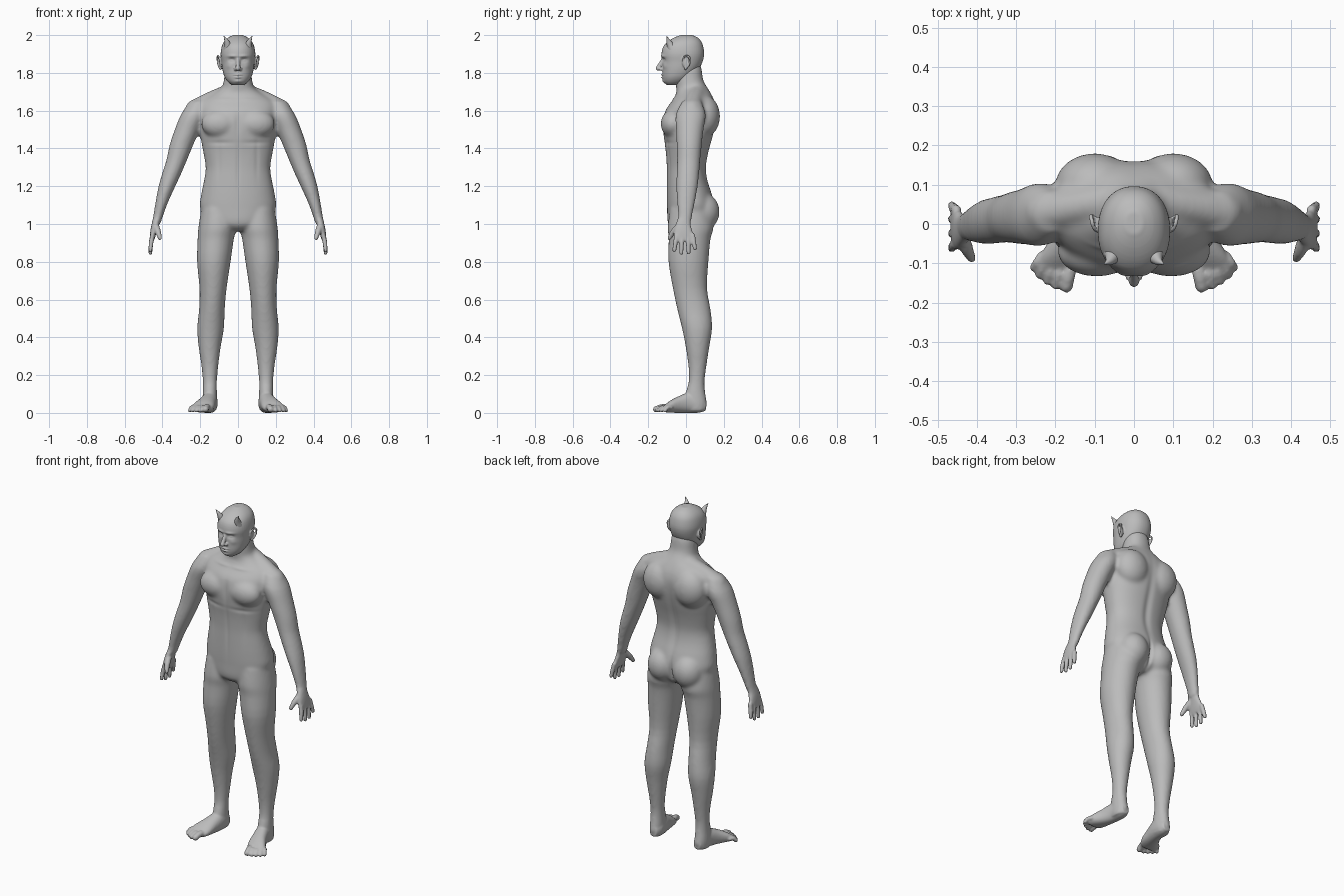
import bpy, bmesh, math
from mathutils import Vector

skin = bpy.data.materials.new("plain grey")
skin.diffuse_color = (0.5, 0.5, 0.5, 1)


def spline(rows, sub):
    """Catmull-Rom interpolation through rows of numbers."""
    out = []
    for i in range(len(rows) - 1):
        a, b, c, d = rows[max(i - 1, 0)], rows[i], rows[i + 1], rows[min(i + 2, len(rows) - 1)]
        for k in range(sub):
            t = k / sub
            out.append([0.5 * (2 * q + (r - p) * t + (2 * p - 5 * q + 4 * r - s) * t * t
                               + (3 * q - p - 3 * r + s) * t ** 3) for p, q, r, s in zip(a, b, c, d)])
    return out + [list(rows[-1])]


def skin_rings(bm, rings):
    vs = [[bm.verts.new(p) for p in r] for r in rings]
    n = len(vs[0])
    for r, s in zip(vs, vs[1:]):
        for i in range(n):
            bm.faces.new((r[i], r[(i + 1) % n], s[(i + 1) % n], s[i]))
    bm.faces.new(vs[0])
    bm.faces.new(vs[-1])


def loft(bm, rows, side=1, axis="z", n=32, p=2.2):
    """Rows are (x, y, z, radius x, other radius); rings lie across the axis."""
    rings = []
    for x, y, z, a, b in spline(rows, 3):
        ring = []
        for i in range(n):
            c, s = math.cos(2 * math.pi * i / n), math.sin(2 * math.pi * i / n)
            u = a * math.copysign(abs(c) ** (2 / p), c)
            v = b * math.copysign(abs(s) ** (2 / p), s)
            ring.append((side * (x + u), y + v, z) if axis == "z" else (side * (x + u), y, z + v))
        rings.append(ring)
    skin_rings(bm, rings)


def blob(bm, c, r, side=1, n=16, m=9):
    """Ellipsoid made of stacked rings."""
    rings = []
    for j in range(m + 1):
        a = math.pi * (0.04 + 0.92 * j / m)
        rings.append([(side * (c[0] + r[0] * math.sin(a) * math.cos(t)),
                       c[1] + r[1] * math.sin(a) * math.sin(t), c[2] + r[2] * math.cos(a))
                      for t in (2 * math.pi * k / n for k in range(n))])
    skin_rings(bm, rings)


def tube(bm, rows, side=1, n=12, cap=True):
    """Rows are (x, y, z, radius) along a path."""
    pts = spline(rows, 4)
    rings = []
    for i, (x, y, z, r) in enumerate(pts):
        d = Vector(pts[min(i + 1, len(pts) - 1)][:3]) - Vector(pts[max(i - 1, 0)][:3])
        q = d.to_track_quat("Z", "Y")
        ring = [Vector((x, y, z)) + q @ Vector((r * math.cos(t), r * math.sin(t), 0))
                for t in (2 * math.pi * k / n for k in range(n))]
        rings.append([(side * v.x, v.y, v.z) for v in ring])
    skin_rings(bm, rings)
    if cap:
        for row in (rows[0], rows[-1]):
            blob(bm, row[:3], (row[3],) * 3, side)


def finish(bm, name, voxel=0, iterations=0):
    """Turn the parts into one smooth fused object."""
    bmesh.ops.recalc_face_normals(bm, faces=bm.faces)
    me = bpy.data.meshes.new(name)
    bm.to_mesh(me)
    bm.free()
    ob = bpy.data.objects.new(name, me)
    bpy.context.collection.objects.link(ob)
    if voxel:
        m = ob.modifiers.new("fuse", "REMESH")
        m.mode, m.voxel_size = "VOXEL", voxel
        s = ob.modifiers.new("soften", "SMOOTH")
        s.factor, s.iterations = 0.5, iterations
        dg = bpy.context.evaluated_depsgraph_get()
        me = bpy.data.meshes.new_from_object(ob.evaluated_get(dg))
        ob.modifiers.clear()
        ob.data = me
    me.materials.clear()
    me.materials.append(skin)
    me.polygons.foreach_set("use_smooth", [True] * len(me.polygons))
    return ob


def sculpt(ob, front, back=()):
    """Push soft mirrored dents along y: (x, z, width, height, amount). Keep soles above the floor."""
    vs = ob.data.vertices
    co, no = [0.0] * (3 * len(vs)), [0.0] * (3 * len(vs))
    vs.foreach_get("co", co)
    vs.foreach_get("normal", no)
    for i in range(0, len(co), 3):
        x, z, ny = abs(co[i]), co[i + 2], no[i + 1]
        if z > 0.9 and x < 0.25:
            co[i + 1] += abs(ny) * sum(d * math.exp(-((x - cx) / sx) ** 2 - ((z - cz) / sz) ** 2)
                                       for cx, cz, sx, sz, d in (front if ny < 0 else back))
        co[i + 2] = max(z, 0)
    vs.foreach_set("co", co)
    ob.data.update()


# torso and neck: z, half width, front y, back y
torso = [(.965, .06, -.06, .09), (1.0, .15, -.095, .13), (1.08, .2, -.1, .15), (1.15, .196, -.102, .14),
         (1.23, .18, -.102, .115), (1.3, .171, -.102, .107), (1.38, .184, -.107, .12),
         (1.46, .198, -.118, .142), (1.53, .205, -.123, .157), (1.6, .213, -.11, .162),
         (1.65, .2, -.075, .152), (1.69, .135, -.052, .133), (1.72, .088, -.052, .115),
         (1.76, .075, -.055, .092), (1.82, .068, -.05, .083), (1.86, .05, -.04, .07)]
bm = bmesh.new()
loft(bm, [(0, (f + b) / 2, z, w, (b - f) / 2) for z, w, f, b in torso], n=48)

# legs: x, z, half width, front y, back y
leg = [(.105, 1.08, .09, -.085, .13), (.11, .98, .1, -.097, .145), (.118, .92, .096, -.092, .13),
       (.128, .8, .089, -.093, .119), (.132, .66, .072, -.07, .112), (.138, .55, .068, -.047, .13),
       (.145, .45, .071, -.022, .139), (.15, .35, .059, -.002, .124), (.149, .25, .045, .012, .109),
       (.149, .17, .038, .014, .099), (.149, .11, .038, -.002, .102), (.149, .05, .04, -.01, .112),
       (.149, .008, .036, 0, .104)]
# arms: x, y, z, radius x, radius y
arm = [(.21, .03, 1.65, .045, .05), (.234, .025, 1.58, .068, .08), (.268, .02, 1.5, .067, .073),
       (.299, .017, 1.42, .063, .067), (.324, .014, 1.34, .055, .062), (.35, .01, 1.27, .051, .06),
       (.376, .006, 1.2, .045, .057), (.402, 0, 1.12, .034, .049), (.421, -.004, 1.05, .027, .039),
       (.433, -.01, 1.0, .023, .037)]
for s in (1, -1):
    loft(bm, [(x, (f + b) / 2, z, w, (b - f) / 2) for x, z, w, f, b in leg], s, p=2)
    loft(bm, arm, s, p=2)
    blob(bm, (.085, .088, 1.065), (.088, .09, .1), s, 32, 18)        # buttock
    blob(bm, (.095, -.07, 1.53), (.1, .064, .075), s, 32, 18)        # chest muscle
    blob(bm, (.1, .1, 1.57), (.1, .08, .11), s, 32, 18)              # shoulder blade
    tube(bm, [(.05, .06, 1.69, .05), (.14, .045, 1.655, .048), (.225, .03, 1.605, .055)], s, 24)
base = finish(bm, "rough_body", .01, 7)
bm = bmesh.new()
bm.from_mesh(base.data)
bpy.data.objects.remove(base)

# hands and feet
palm = [(.428, -.008, 1.03, .022, .035), (.437, -.015, 1.0, .02, .039), (.445, -.015, .97, .018, .047),
        (.452, -.012, .935, .015, .054), (.456, -.01, .912, .011, .052)]
fingers = [(-.05, -.062, .85), (-.02, -.025, .836), (.01, .013, .838), (.036, .048, .86)]
foot = [(.146, .105, .04, .022, .028), (.147, .07, .049, .038, .048), (.15, .02, .055, .041, .055),
        (.163, -.03, .046, .046, .046), (.182, -.08, .034, .057, .033), (.195, -.112, .023, .056, .02)]
toes = [(.16, -.1, .172, -.158, .017), (.184, -.1, .199, -.155, .0125), (.205, -.098, .22, -.144, .012),
        (.223, -.09, .24, -.129, .0115), (.236, -.08, .255, -.111, .011)]
for s in (1, -1):
    loft(bm, palm, s)
    for y0, y1, z in fingers:
        tube(bm, [(.452, y0, .94, .013), (.46, (y0 + y1) / 2, .9, .0125), (.464, y1, z + .01, .0105)], s)
    tube(bm, [(.437, -.03, .995, .018), (.424, -.066, .96, .016), (.413, -.088, .925, .011)], s)
    loft(bm, foot, s, "y")
    for x0, y0, x1, y1, r in toes:
        tube(bm, [(x0, y0, .028, r), ((x0 + x1) / 2, (y0 + y1) / 2, .03, r), (x1, y1, r + .002, r)], s)
body = finish(bm, "body", .0058, 3)
sculpt(body, [(0, 1.3, .01, .13, .004), (0, 1.53, .016, .06, .006), (.1, 1.43, .07, .012, .004),
              (.1, 1.35, .012, .1, .003), (.06, 1.66, .05, .008, -.004)],
       [(0, 1.36, .022, .22, -.008), (0, 1.05, .009, .07, -.014)])

# head: z, half width, front y, back y
head = [(1.735, .03, -.1, -.04), (1.752, .053, -.117, 0), (1.78, .072, -.124, .035), (1.82, .083, -.125, .068),
        (1.86, .088, -.126, .088), (1.9, .092, -.13, .096), (1.94, .086, -.12, .091), (1.967, .073, -.095, .08),
        (1.988, .05, -.06, .06), (2.001, .022, -.025, .03)]
bm = bmesh.new()
loft(bm, [(0, (f + b) / 2, z, w, (b - f) / 2) for z, w, f, b in head], n=48)
tube(bm, [(0, -.118, 1.88, .01), (0, -.133, 1.85, .011), (0, -.148, 1.824, .013)])   # nose
for s in (1, -1):
    blob(bm, (.013, -.132, 1.82), (.01, .012, .009), s)      # nostril
    blob(bm, (.092, 0, 1.853), (.009, .019, .03), s)         # ear
    tube(bm, [(.092, -.016, 1.85, .005), (.1, -.014, 1.88, .005), (.107, .006, 1.89, .006),
              (.109, .02, 1.875, .006), (.104, .016, 1.845, .006), (.094, -.003, 1.822, .007)], s)
head_ob = finish(bm, "head", .0038, 4)
sculpt(head_ob, [(.033, 1.868, .018, .011, .013), (.034, 1.866, .011, .006, -.006),
                 (.032, 1.889, .026, .007, -.006), (0, 1.79, .017, .005, -.009), (0, 1.776, .015, .005, -.009),
                 (0, 1.783, .02, .002, .006), (0, 1.754, .02, .01, -.006), (.05, 1.835, .016, .014, -.004)])

# horns
for s, name in ((1, "left_horn"), (-1, "right_horn")):
    bm = bmesh.new()
    tube(bm, [(.05, -.07, 1.925, .03), (.055, -.084, 1.95, .019), (.063, -.095, 1.973, .01),
              (.076, -.102, 1.996, .001)], s, n=20, cap=False)
    finish(bm, name)
